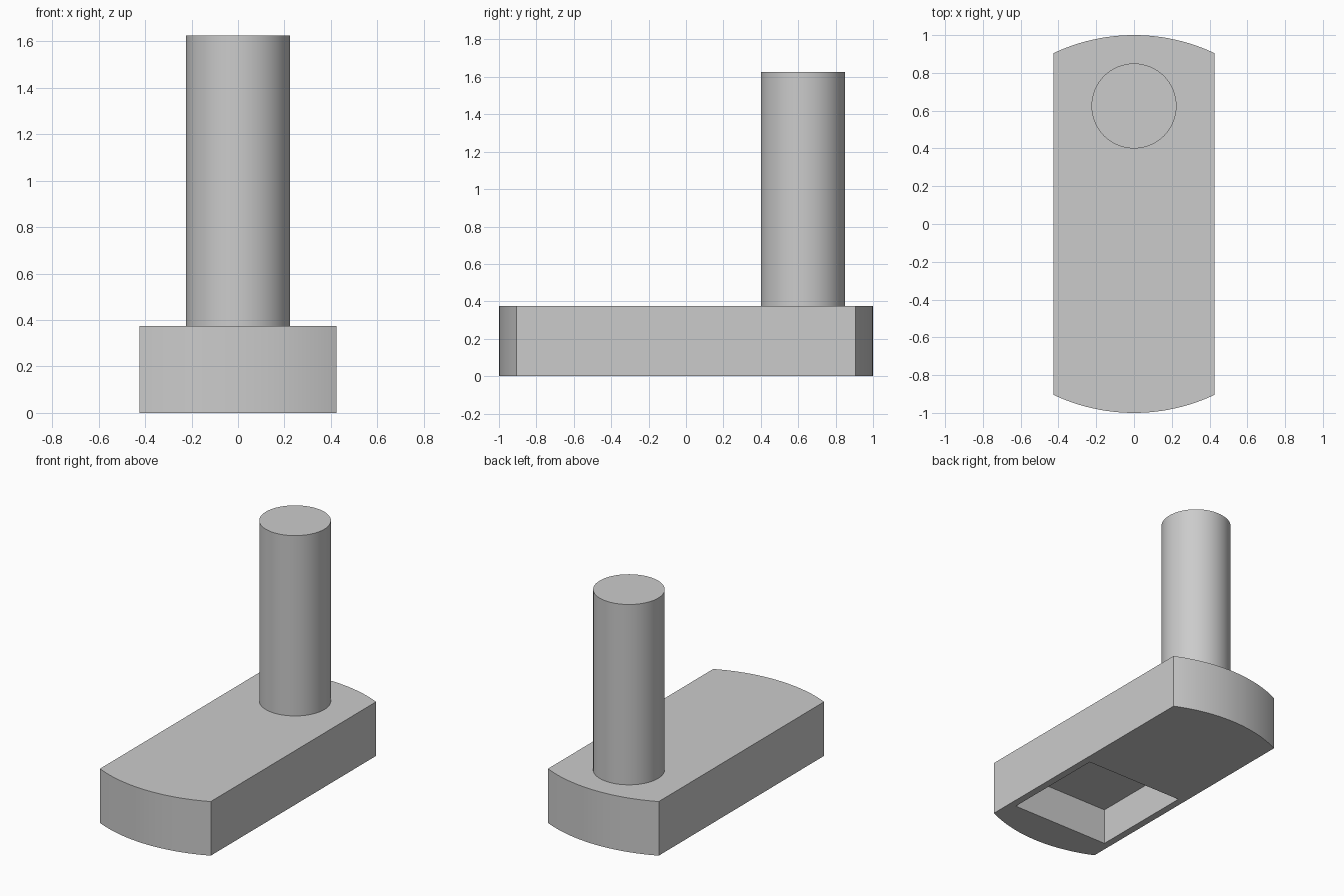
import bpy
import bmesh
import math

cube = bpy.data.objects.get("Cube")
if cube:
    bpy.data.objects.remove(cube, do_unlink=True)

# Single grey finish
grey = bpy.data.materials.new("plain grey")
grey.use_nodes = True
colour = (0.6, 0.6, 0.6, 1)
grey.diffuse_color = colour
grey.node_tree.nodes["Principled BSDF"].inputs["Base Color"].default_value = colour

HALF_WIDTH = 0.425
HEIGHT = 0.375


def prism(name, outline, z0, z1):
    """Extrude a counter-clockwise outline from z0 up to z1."""
    bm = bmesh.new()
    base = bm.faces.new([bm.verts.new((x, y, z0)) for x, y in outline])
    result = bmesh.ops.extrude_face_region(bm, geom=[base], use_keep_orig=True)
    top = [v for v in result["geom"] if isinstance(v, bmesh.types.BMVert)]
    bmesh.ops.translate(bm, verts=top, vec=(0, 0, z1 - z0))
    bmesh.ops.recalc_face_normals(bm, faces=bm.faces)
    mesh = bpy.data.meshes.new(name)
    bm.to_mesh(mesh)
    bm.free()
    mesh.materials.append(grey)
    obj = bpy.data.objects.new(name, mesh)
    bpy.context.collection.objects.link(obj)
    return obj


def activate(obj):
    bpy.ops.object.select_all(action="DESELECT")
    obj.select_set(True)
    bpy.context.view_layer.objects.active = obj


def arc(radius, centre_y, start, end, steps):
    return [(radius * math.cos(start + (end - start) * i / steps),
             centre_y + radius * math.sin(start + (end - start) * i / steps))
            for i in range(steps + 1)]


# Base block: unit disc trimmed to straight sides
corner = math.acos(HALF_WIDTH)
back = arc(1, 0, corner, math.pi - corner, 24)
front = [(-x, -y) for x, y in back]
base = prism("base_block", back + front, 0, HEIGHT)

# Rectangular pocket in the underside
w = 0.375
cutter = prism("pocket_cutter", [(-w, -0.745), (w, -0.745), (w, 0), (-w, 0)], -0.1, 0.25)
cutter.hide_render = True
cut = base.modifiers.new("pocket", "BOOLEAN")
cut.operation = "DIFFERENCE"
cut.solver = "EXACT"
cut.object = cutter
activate(base)
bpy.ops.object.modifier_apply(modifier=cut.name)
bpy.data.objects.remove(cutter, do_unlink=True)

# Round post standing near the back
post = prism("post", arc(0.225, 0.625, 0, math.tau, 64)[:-1], HEIGHT, 1.625)

for part in (base, post):
    activate(part)
    bpy.ops.object.shade_smooth_by_angle(angle=math.radians(30))
